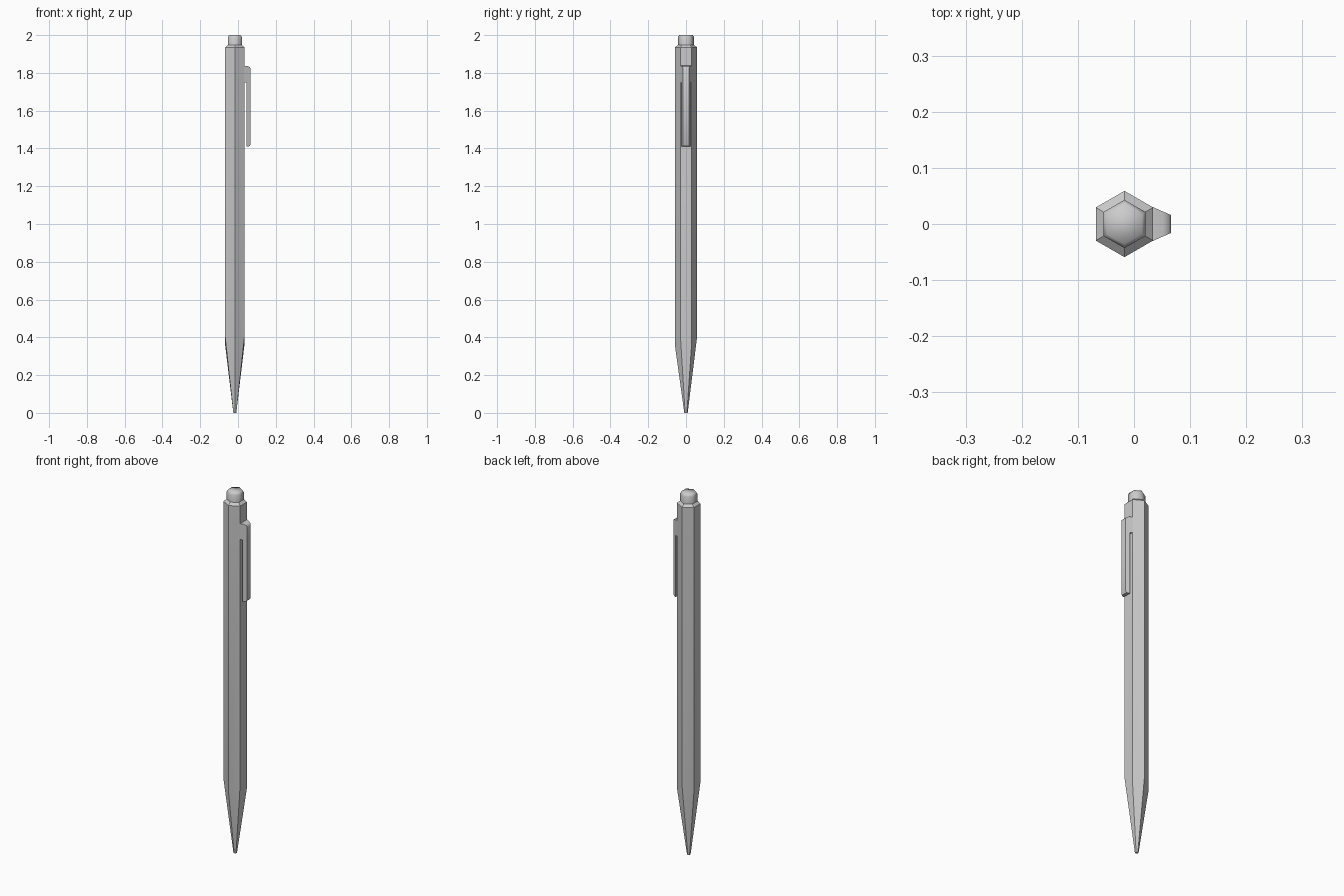
import bpy, bmesh, math

if "Cube" in bpy.data.objects:
    bpy.data.objects.remove(bpy.data.objects["Cube"])

CX = -0.017     # pen axis
R = 0.059       # body circumradius


def finish(name, bm, smooth_angle=None):
    bmesh.ops.recalc_face_normals(bm, faces=bm.faces)
    me = bpy.data.meshes.new(name)
    bm.to_mesh(me)
    bm.free()
    ob = bpy.data.objects.new(name, me)
    bpy.context.collection.objects.link(ob)
    if smooth_angle:
        bpy.ops.object.select_all(action='DESELECT')
        ob.select_set(True)
        bpy.context.view_layer.objects.active = ob
        bpy.ops.object.shade_smooth_by_angle(angle=math.radians(smooth_angle))
    return ob


def hex_loft(name, rings, smooth_angle=None):
    """Loft six-sided rings (radius, z of even corners, z of odd corners)."""
    bm = bmesh.new()
    loops = []
    for r, z_even, z_odd in rings:
        loop = []
        for i in range(6):
            a = math.radians(-90 + 60 * i)
            z = z_odd if i % 2 else z_even
            loop.append(bm.verts.new((CX + r * math.cos(a), r * math.sin(a), z)))
        loops.append(loop)
    for lo, hi in zip(loops, loops[1:]):
        for i in range(6):
            j = (i + 1) % 6
            bm.faces.new((lo[i], lo[j], hi[j], hi[i]))
    bm.faces.new(loops[0])
    bm.faces.new(loops[-1])
    return finish(name, bm, smooth_angle)


# Hexagonal barrel with tapered tip; the taper starts at alternating heights
hex_loft("barrel", [
    (0.009, 0.0, 0.0),
    (R, 0.36, 0.405),
    (R, 1.935, 1.935),
    (0.043, 1.948, 1.948),
], 20)

# Push button
hex_loft("push_button", [
    (0.043, 1.94, 1.94),
    (0.043, 1.988, 1.988),
    (0.036, 2.0, 2.0),
], 65)

# Pocket clip: side profile (x, z), narrowing away from the barrel
profile = [(0.033, 1.838), (0.052, 1.836), (0.062, 1.831), (0.066, 1.822),
           (0.066, 1.42), (0.061, 1.412), (0.046, 1.41),
           (0.046, 1.75), (0.033, 1.75)]
bm = bmesh.new()
sides = []
for s in (-1, 1):
    sides.append([bm.verts.new((x, s * (0.03 - 0.44 * (x - 0.034)), z))
                  for x, z in profile])
n = len(profile)
for i in range(n):
    j = (i + 1) % n
    bm.faces.new((sides[0][i], sides[0][j], sides[1][j], sides[1][i]))
for side in sides:
    bm.faces.new(side)
finish("pocket_clip", bm, 50)
